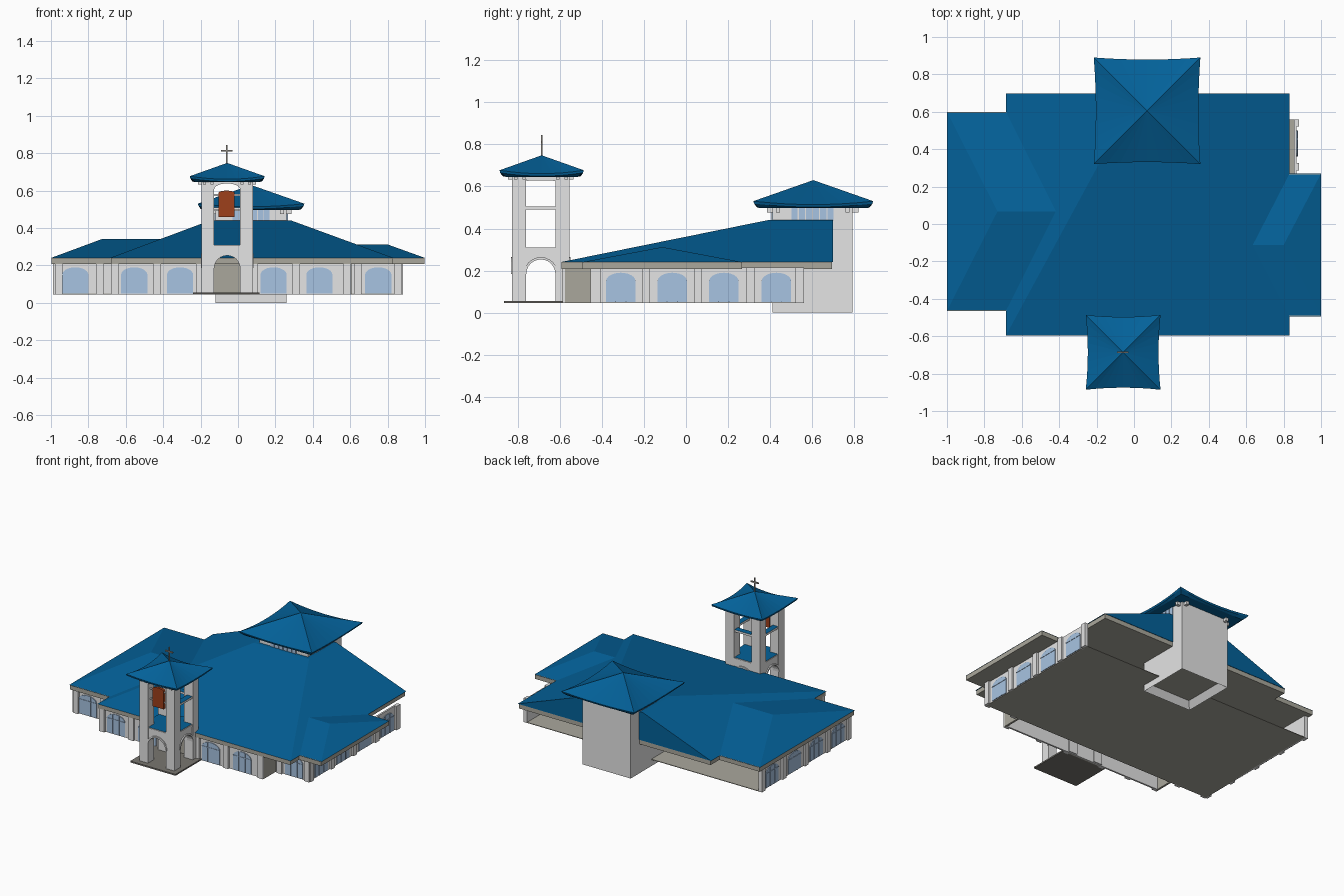
import bpy, bmesh, math
from mathutils import Vector

if "Cube" in bpy.data.objects:
    bpy.data.objects.remove(bpy.data.objects["Cube"])


def material(name, rgb):
    m = bpy.data.materials.new(name)
    m.diffuse_color = (*rgb, 1)
    m.use_nodes = True
    m.node_tree.nodes["Principled BSDF"].inputs["Base Color"].default_value = m.diffuse_color
    return m


BLUE = material("roof blue", (0.001, 0.12, 0.32))
WALL = material("pale wall", (0.78, 0.78, 0.78))
TAUPE = material("taupe trim", (0.40, 0.39, 0.335))
DARK = material("dark stone", (0.19, 0.18, 0.16))
GLASS = material("window blue", (0.39, 0.55, 0.76))
RED = material("bell red", (0.34, 0.05, 0.011))
METAL = material("cross metal", (0.30, 0.28, 0.25))


def make(name, verts, faces, *mats):
    bm = bmesh.new()
    vs = [bm.verts.new(v) for v in verts]
    for f in faces:
        bm.faces.new([vs[i] for i in f])
    bmesh.ops.recalc_face_normals(bm, faces=bm.faces)
    me = bpy.data.meshes.new(name)
    bm.to_mesh(me)
    bm.free()
    for m in mats:
        me.materials.append(m)
    ob = bpy.data.objects.new(name, me)
    bpy.context.collection.objects.link(ob)
    return ob


def box(name, x, y, z, *mats):
    v = [(a, b, c) for c in z for a, b in
         ((x[0], y[0]), (x[1], y[0]), (x[1], y[1]), (x[0], y[1]))]
    f = [(0, 1, 2, 3), (4, 5, 6, 7)] + [(i, (i + 1) % 4, (i + 1) % 4 + 4, i + 4) for i in range(4)]
    return make(name, v, f, *mats)


def prism(name, pts, axis, a, b, mat):
    """Extrude an upright (u, z) outline along y (u = x) or along x (u = y)."""
    n = len(pts)
    v = [((u, d, z) if axis == 'y' else (d, u, z)) for d in (a, b) for u, z in pts]
    f = [tuple(range(n)), tuple(range(n, 2 * n))]
    f += [(i, (i + 1) % n, (i + 1) % n + n, i + n) for i in range(n)]
    return make(name, v, f, mat)


def span(name, axis, u, d, z, mat):
    return box(name, u, d, z, mat) if axis == 'y' else box(name, d, u, z, mat)


def arc(c, r, z, h, n=12):
    return [(c + r * math.cos(math.pi * i / n), z + h * math.sin(math.pi * i / n)) for i in range(n + 1)]


def paint(ob, rule):
    for p in ob.data.polygons:
        p.material_index = rule(p.normal)


# ---- hall: thin floor and walls, open at the back
FL, TOP = 0.045, 0.215
box("hall_floor", (-0.975, 0.868), (-0.44, 0.56), (FL, FL + 0.004), TAUPE)
box("left_wall", (-0.975, -0.963), (-0.44, 0.56), (FL, TOP), WALL)
box("right_wall", (0.856, 0.868), (-0.44, 0.56), (FL, TOP), WALL)
box("front_left_wall", (-0.975, -0.67), (-0.44, -0.428), (FL, TOP), WALL)
box("front_right_wall", (0.595, 0.868), (-0.44, -0.428), (FL, TOP), WALL)
# front bay with taupe returns
box("front_bay_wall", (-0.68, 0.605), (-0.572, -0.56), (FL, TOP), WALL)
for x in (-0.68, 0.593):
    box("bay_side_wall", (x, x + 0.014), (-0.574, -0.44), (FL, TOP), TAUPE)
box("entry_panel", (-0.19, 0.07), (-0.577, -0.57), (FL, 0.24), TAUPE)


# ---- arched windows and piers
def window(axis, c, face, out):
    w = 0.07
    prism("window_glass", [(c - w, 0.05), (c + w, 0.05)] + arc(c, w, 0.15, 0.04),
          axis, face, face + out * 0.005, GLASS)
    d = tuple(sorted((face, face + out * 0.008)))
    for u in (-0.025, 0.025):
        span("window_mullion", axis, (c + u - 0.002, c + u + 0.002), d, (0.05, 0.185), GLASS)
    span("window_transom", axis, (c - w, c + w), d, (0.15, 0.154), GLASS)


def pier(axis, c, face, out):
    d = tuple(sorted((face - out * 0.005, face + out * 0.014)))
    span("wall_pier", axis, (c - 0.02, c + 0.02), d, (FL, TOP), WALL)


for x in (-0.87, 0.75):
    window('y', x, -0.44, -1)
for x in (-0.555, -0.31, 0.19, 0.435):
    window('y', x, -0.572, -1)
for y in (-0.31, -0.065, 0.18, 0.43):
    window('x', y, 0.868, 1)
    window('x', y, -0.975, -1)
for x in (-0.958, -0.74, 0.64, 0.855):
    pier('y', x, -0.44, -1)
for x in (-0.66, -0.432, -0.205, 0.085, 0.312, 0.585):
    pier('y', x, -0.572, -1)
for y in (-0.425, -0.19, 0.057, 0.305, 0.54):
    pier('x', y, 0.868, 1)
    pier('x', y, -0.975, -1)

# ---- eaves: taupe fascia and soffit slabs
for name, x, y in (("main_eaves", (-0.68, 0.825), (-0.592, 0.695)),
                   ("left_eaves", (-0.997, -0.6), (-0.462, 0.597)),
                   ("right_eaves", (0.7, 0.997), (-0.492, 0.267))):
    box(name, x, y, (0.208, 0.241), TAUPE)

# ---- main roof: three slopes, flat crown, upright back gable
E = 0.24
base = [(-0.685, -0.597), (0.832, -0.597), (0.832, 0.698), (-0.685, 0.698)]
crown = [(-0.15, 0.39), (0.285, 0.39), (0.285, 0.698), (-0.15, 0.698)]
make("main_roof", [(x, y, E) for x, y in base] + [(x, y, 0.44) for x, y in crown],
     [(0, 1, 2, 3), (4, 5, 6, 7)] + [(i, (i + 1) % 4, (i + 1) % 4 + 4, i + 4) for i in range(4)], BLUE)


def wing_roof(name, xo, xi, y0, y1, r0, r1, z):
    ym = (y0 + y1) / 2
    make(name, [(xo, y0, E), (xi, y0, E), (xi, y1, E), (xo, y1, E), (r0, ym, z), (r1, ym, z)],
         [(0, 1, 2, 3), (0, 3, 4), (0, 1, 5, 4), (3, 2, 5, 4), (1, 2, 5)], BLUE)


wing_roof("left_wing_roof", -1, -0.68, -0.465, 0.6, -0.73, -0.415, 0.34)
wing_roof("right_wing_roof", 1, 0.825, -0.495, 0.27, 0.80, 0.635, 0.312)


# ---- flared pyramid roof with upturned corners and an inward skirt
def flared_roof(name, cx, cy, half, low, z_eave, z_apex, z_low, n=8):
    rings = []
    for h, z, dip in ((half, z_eave, 0.016), (half * 0.985, z_eave - 0.012, 0.016), (low, z_low, 0)):
        ring = []
        for s in range(4):
            ca, sa = round(math.cos(s * math.pi / 2)), round(math.sin(s * math.pi / 2))
            for i in range(n):
                t = -1 + 2 * i / n
                u, v = t * h, -h + (0.011 * (1 - t * t) if dip else 0)
                ring.append((cx + u * ca - v * sa, cy + u * sa + v * ca, z - dip * (1 - t * t)))
        rings.append(ring)
    m = 4 * n
    verts = sum(rings, []) + [(cx, cy, z_apex)]
    faces = [(i, (i + 1) % m, 3 * m) for i in range(m)]
    for k in (0, m):
        faces += [(k + i, k + (i + 1) % m, k + m + (i + 1) % m, k + m + i) for i in range(m)]
    faces.append(tuple(range(2 * m, 3 * m)))
    make(name, verts, faces, BLUE)


# ---- rear lantern tower, recessed underneath
RX, RY, RH = 0.07, 0.602, 0.19
tower = box("rear_tower", (RX - RH, RX + RH), (RY - RH, RY + RH), (0, 0.5), WALL, TAUPE)
bm = bmesh.new()
bm.from_mesh(tower.data)
bm.faces.ensure_lookup_table()
under = min(bm.faces, key=lambda f: f.calc_center_median().z)
bmesh.ops.inset_individual(bm, faces=[under], thickness=0.045)
bmesh.ops.translate(bm, verts=under.verts, vec=Vector((0, 0, 0.045)))
under.material_index = 1
bm.to_mesh(tower.data)
bm.free()
flared_roof("rear_tower_roof", RX, 0.605, 0.285, 0.257, 0.53, 0.63, 0.497)
for axis, c, face, out in (('y', RX, RY - RH, -1), ('x', RY, RX + RH, 1), ('x', RY, RX - RH, -1)):
    for k in range(6):
        u = c - 0.1 + k * 0.034
        d = tuple(sorted((face, face + out * 0.006)))
        span("lantern_window", axis, (u, u + 0.029), d, (0.44, 0.497), GLASS)
for sx in (-1, 1):
    for sy in (-1, 1):
        x, y = RX + sx * 0.165, RY + sy * 0.165
        ye, xe = RY + sy * (RH + 0.012), RX + sx * (RH + 0.012)
        box("rear_bracket", (x - .01, x + .01), (ye - .015, ye + .015), (0.475, 0.5), WALL)
        box("rear_bracket", (xe - .015, xe + .015), (y - .01, y + .01), (0.475, 0.5), WALL)

# ---- bell tower: corner posts, arched panels, floors
BX, BY, BH, OP = -0.058, -0.69, 0.137, 0.07
box("tower_step", (-0.24, 0.115), (-0.865, -0.575), (0.046, 0.056), DARK)
for sx in (-1, 1):
    for sy in (-1, 1):
        x, y = (sorted((c + s * OP, c + s * BH)) for c, s in ((BX, sx), (BY, sy)))
        box("tower_post", x, y, (0.05, 0.65), WALL)
        for k in (0.08, 0.12):
            px, py = BX + sx * k, BY + sy * k
            ex, ey = BX + sx * (BH + 0.008), BY + sy * (BH + 0.008)
            box("tower_bracket", (px - .008, px + .008), (ey - .01, ey + .01), (0.632, 0.65), WALL)
            box("tower_bracket", (ex - .01, ex + .01), (py - .008, py + .008), (0.632, 0.65), WALL)
for axis, c, o in (('y', BX, BY), ('x', BY, BX)):
    for s in (-1, 1):
        a, b = sorted((o + s * (BH - 0.004), o + s * (BH - 0.045)))
        prism("arch_panel", [(c - OP, 0.305), (c + OP, 0.305)] + arc(c, OP - 0.001, 0.185, 0.068),
              axis, a, b, WALL)
        flat = axis == 'x'
        prism("top_lintel", [(c - OP, 0.65), (c + OP, 0.65)] +
              arc(c, OP - 0.001, 0.625 if flat else 0.608, 0.004 if flat else 0.03), axis, a, b, WALL)
        # raised band around the arch
        outer, inner = arc(c, 0.08, 0.185, 0.079), arc(c, 0.069, 0.185, 0.068)
        f = o + s * BH
        prism("arch_band", outer + inner[::-1], axis, f - s * 0.004, f + s * 0.004, WALL)
        if flat:
            beam = box("side_beam", (a, b), (c - OP, c + OP), (0.49, 0.505), WALL, BLUE)
            paint(beam, lambda n: 1 if n.z > 0.5 else 0)
floor = box("bell_floor", (BX - 0.13, BX + 0.13), (BY - 0.13, BY + 0.13), (0.295, 0.309), WALL, BLUE)
paint(floor, lambda n: 1 if n.z > 0.5 else 0)
back = box("back_beam", (BX - OP, BX + OP), (BY + 0.09, BY + 0.13), (0.49, 0.505), WALL, BLUE)
paint(back, lambda n: 1 if n.z > 0.5 else 0)

# red bell panel on two bars
prism("bell_panel", [(-0.104, 0.46), (-0.018, 0.46)] + arc(-0.061, 0.043, 0.588, 0.012),
      'y', -0.808, -0.790, RED)
for z in (0.5, 0.572):
    box("bell_bar", (BX - OP, BX + OP), (-0.803, -0.795), (z, z + 0.01), WALL)
flared_roof("bell_tower_roof", BX, -0.686, 0.2, 0.168, 0.677, 0.748, 0.645)

# ---- cross
box("cross_upright", (-0.063, -0.055), (-0.690, -0.682), (0.735, 0.845), METAL)
box("cross_arm", (-0.09, -0.03), (-0.690, -0.682), (0.808, 0.817), METAL)
